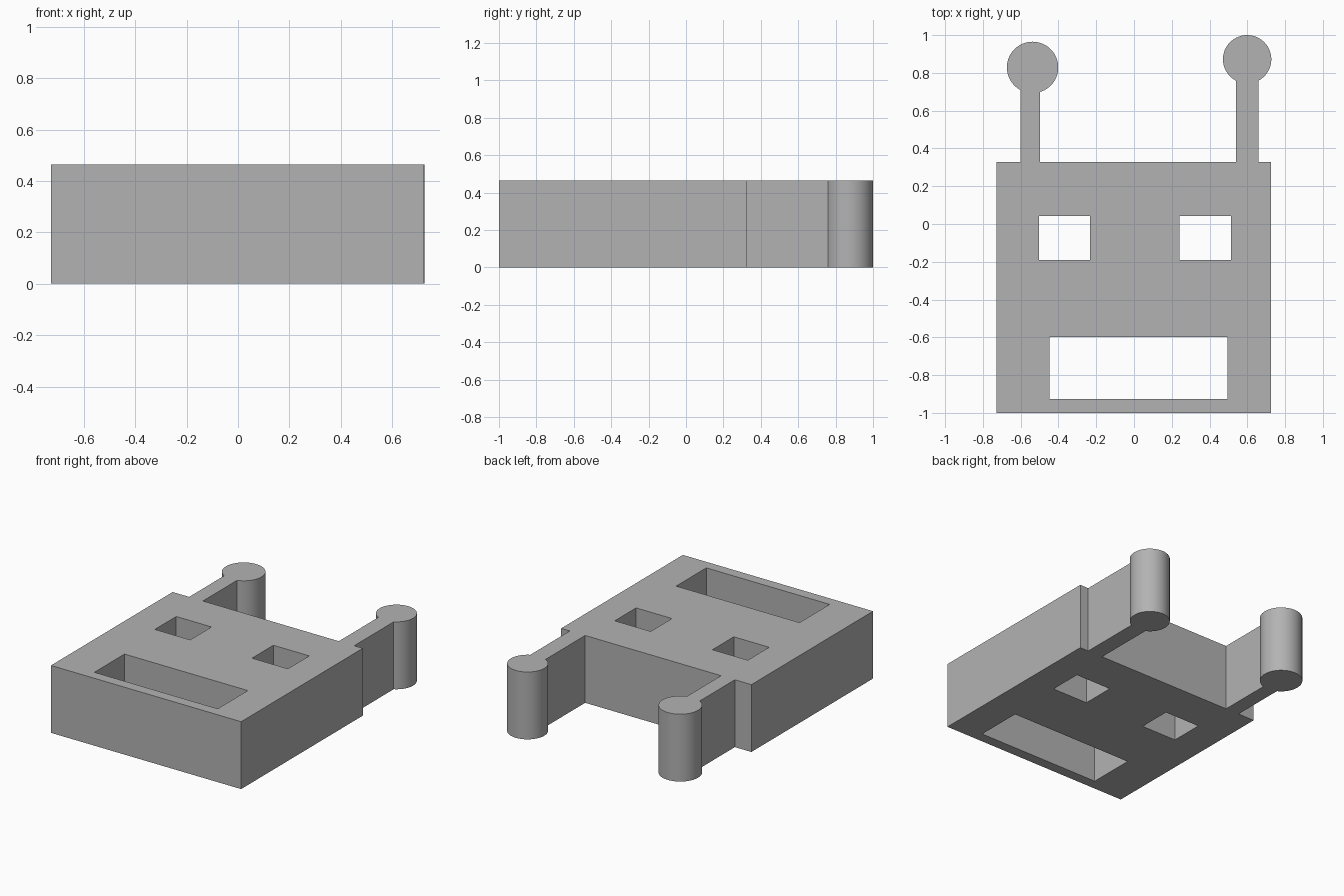
import bpy
import bmesh
import math

HEIGHT = 0.465
LEFT, RIGHT, FRONT, BACK = -0.728, 0.724, -1.0, 0.327

cube = bpy.data.objects.get("Cube")
if cube:
    bpy.data.objects.remove(cube, do_unlink=True)


def rectangle(x0, x1, y0, y1):
    return [(x0, y0), (x1, y0), (x1, y1), (x0, y1)]


def antenna(x0, x1, cx, cy, r, steps=56):
    """Outline of a stem topped by a disc, from its right foot to its left foot."""
    start = -math.acos((x1 - cx) / r)
    end = 2 * math.pi - math.acos((x0 - cx) / r)
    angles = [start + (end - start) * i / steps for i in range(steps + 1)]
    arc = [(cx + r * math.cos(a), cy + r * math.sin(a)) for a in angles]
    return [(x1, BACK)] + arc + [(x0, BACK)]


# Head outline with both antennae
outline = [(LEFT, FRONT), (RIGHT, FRONT), (RIGHT, BACK)]
outline += antenna(0.541, 0.658, 0.599, 0.872, 0.128)
outline += antenna(-0.602, -0.497, -0.537, 0.829, 0.136)
outline += [(LEFT, BACK)]

# Eye and mouth openings
right_eye = rectangle(-0.502, -0.232, -0.19, 0.043)
left_eye = rectangle(0.24, 0.514, -0.19, 0.043)
mouth = rectangle(-0.448, 0.494, -0.927, -0.598)

# Fill the flat shape and extrude it into a solid plate
bm = bmesh.new()
edges = []
for loop in (outline, right_eye, left_eye, mouth):
    verts = [bm.verts.new((x, y, 0)) for x, y in loop]
    edges += [bm.edges.new((v, verts[i - 1])) for i, v in enumerate(verts)]
bmesh.ops.triangle_fill(bm, edges=edges, use_beauty=True, normal=(0, 0, 1))
result = bmesh.ops.extrude_face_region(bm, geom=bm.faces[:], use_keep_orig=True)
top = [g for g in result["geom"] if isinstance(g, bmesh.types.BMVert)]
bmesh.ops.translate(bm, verts=top, vec=(0, 0, HEIGHT))
bmesh.ops.dissolve_limit(bm, angle_limit=0.01, verts=bm.verts[:], edges=bm.edges[:])
bmesh.ops.recalc_face_normals(bm, faces=bm.faces[:])
mesh = bpy.data.meshes.new("robot_head")
bm.to_mesh(mesh)
bm.free()

# Plain grey material
grey = bpy.data.materials.new("plain grey")
grey.use_nodes = True
color = (0.45, 0.45, 0.45, 1)
grey.diffuse_color = color
grey.node_tree.nodes["Principled BSDF"].inputs["Base Color"].default_value = color
mesh.materials.append(grey)

# Smooth the round discs, keep the corners sharp
head = bpy.data.objects.new("robot_head", mesh)
bpy.context.collection.objects.link(head)
bpy.context.view_layer.objects.active = head
head.select_set(True)
bpy.ops.object.shade_smooth_by_angle(angle=math.radians(30))
